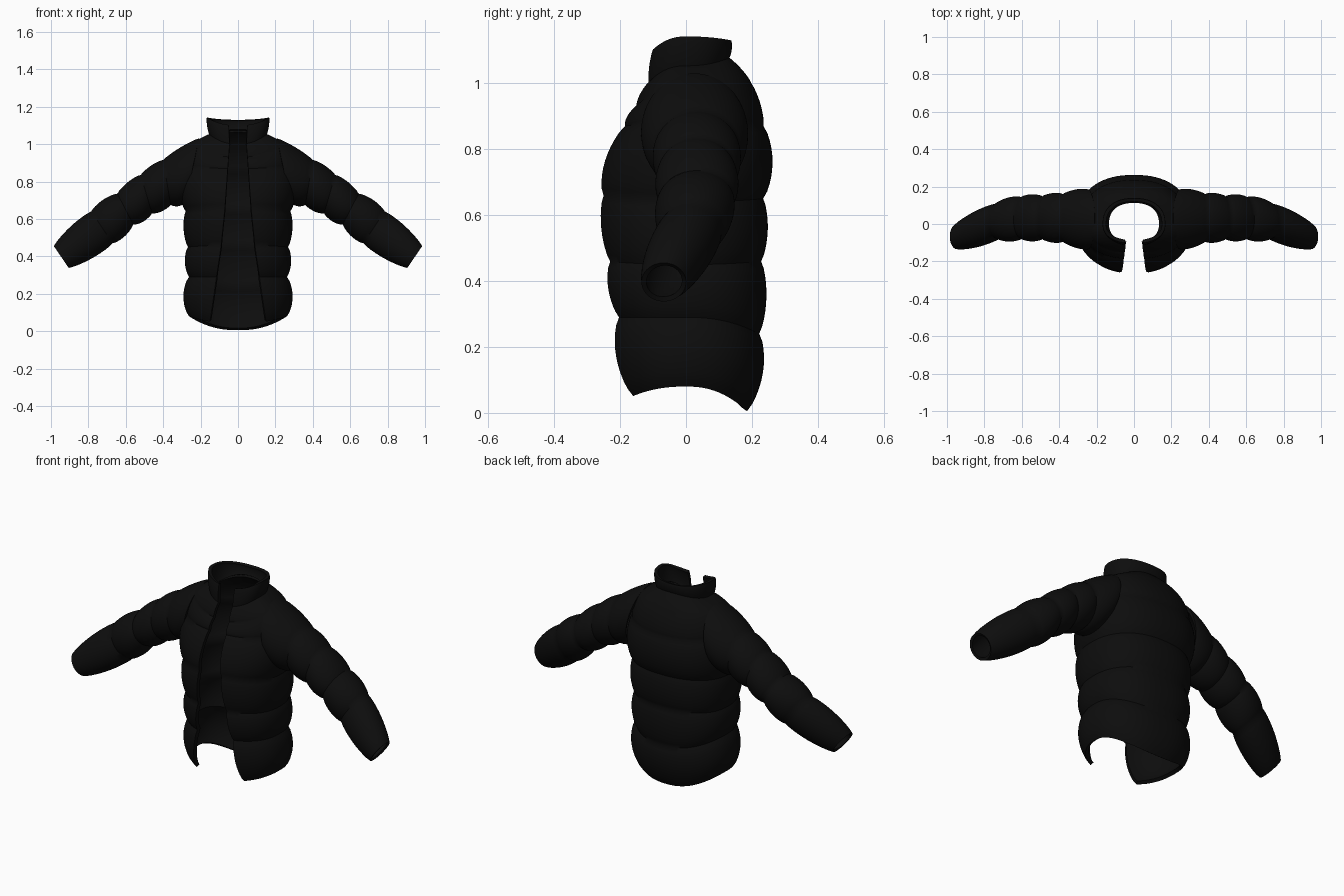
import bpy
from math import sin, cos, asin, pi
from mathutils import Vector

default = bpy.data.objects.get("Cube")
if default:
    bpy.data.objects.remove(default, do_unlink=True)

fabric = bpy.data.materials.new("black_fabric")
fabric.use_nodes = True
BLACK = (0.004, 0.004, 0.004, 1)
fabric.diffuse_color = BLACK
bsdf = fabric.node_tree.nodes["Principled BSDF"]
bsdf.inputs["Base Color"].default_value = BLACK
bsdf.inputs["Roughness"].default_value = 0.8

STEPS = 10      # rows per quilted band
COLUMNS = 72    # points around a ring


def quilted_rows(seams, puffs):
    """Interpolate between seams, with a rounded bulge inside every band."""
    rows = []
    for k, puff in enumerate(puffs):
        for s in range(STEPS + (k == len(puffs) - 1)):
            t = s / STEPS
            row = [a + (b - a) * t for a, b in zip(seams[k], seams[k + 1])]
            bulge = puff * max(0, sin(pi * t)) ** 0.7
            rows.append((row, bulge))
    return rows


def power(v, e):
    return abs(v) ** e * (1 if v >= 0 else -1)


def torso_ring(row, bulge, n=2.3):
    """Open ring around the body, split at the front."""
    z_front, z_side, z_back, half_width, front, back, gap = row
    half_width += bulge
    delta = asin((gap / half_width) ** (n / 2))
    front = (front - bulge) / cos(delta) ** (2 / n)
    back += bulge
    ring = []
    for j in range(COLUMNS + 1):
        a = -pi / 2 + delta + (2 * pi - 2 * delta) * j / COLUMNS
        c, s = cos(a), sin(a)
        x = half_width * power(c, 2 / n)
        y = (back if s > 0 else -front) * power(s, 2 / n)
        z = z_side + ((z_back if s > 0 else z_front) - z_side) * s * s
        ring.append(Vector((x, y, z)))
    return ring


def sleeve_ring(row, bulge):
    """Closed ring spanned by a top point, a bottom point and a depth."""
    top_x, top_z, low_x, low_z, back, front = row
    top, low = Vector((top_x, 0, top_z)), Vector((low_x, 0, low_z))
    centre = (top + low) / 2 + Vector((0, (back + front) / 2, 0))
    up = (top - low) / 2
    up += up.normalized() * bulge
    side = Vector((0, (back - front) / 2 + bulge, 0))
    angles = [2 * pi * j / COLUMNS for j in range(COLUMNS)]
    return [centre + side * cos(a) + up * sin(a) for a in angles]


def shell(name, rings, closed, thickness, mirrored=False):
    """Skin the rings, then give the cloth its thickness and lining."""
    count = len(rings[0])
    faces = []
    for i in range(len(rings) - 1):
        for j in range(count if closed else count - 1):
            k = (j + 1) % count
            faces.append((i * count + j, i * count + k,
                          (i + 1) * count + k, (i + 1) * count + j))
    mesh = bpy.data.meshes.new(name)
    mesh.from_pydata([p for ring in rings for p in ring], [], faces)
    mesh.materials.append(fabric)
    obj = bpy.data.objects.new(name, mesh)
    bpy.context.collection.objects.link(obj)
    if mirrored:
        mirror = obj.modifiers.new("mirror", "MIRROR")
        mirror.use_clip = False
        mirror.use_mirror_merge = False
    solid = obj.modifiers.new("thickness", "SOLIDIFY")
    solid.thickness = thickness
    solid.offset = -1
    bpy.ops.object.select_all(action="DESELECT")
    obj.select_set(True)
    bpy.context.view_layer.objects.active = obj
    for m in list(obj.modifiers):
        bpy.ops.object.modifier_apply(modifier=m.name)
    bpy.ops.object.shade_smooth_by_angle(angle=0.8)
    return obj


# Body: front z, side z, back z, half width, front y, back y, half opening
body_seams = [
    (.04, .08, .005, .262, -.16, .185, .15),
    (.29, .29, .24, .262, -.203, .222, .115),
    (.46, .45, .46, .268, -.23, .228, .09),
    (.66, .64, .65, .28, -.25, .234, .07),
    (.87, .88, .87, .285, -.185, .235, .055),
    (.93, 1.0, 1.0, .25, -.15, .198, .05),
    (1.0, 1.055, 1.08, .15, -.113, .128, .045),
]
body_puffs = [.03, .019, .017, .028, .01, .008]
shell("body", [torso_ring(*r) for r in quilted_rows(body_seams, body_puffs)],
      False, 0.02)

# Stand-up collar, flaring outwards
collar_seams = [
    (.99, 1.04, 1.07, .15, -.112, .128, .045),
    (1.1, 1.142, 1.13, .167, -.1, .137, .05),
]
shell("collar", [torso_ring(*r) for r in quilted_rows(collar_seams, [.006])],
      False, 0.018)

# Sleeves: top x and z, bottom x and z, back y, front y
sleeve_seams = [
    (.21, 1.03, .28, .685, .185, -.135),
    (.40, .915, .36, .675, .16, -.095),
    (.52, .835, .46, .63, .147, -.08),
    (.645, .735, .56, .57, .143, -.078),
    (.785, .64, .67, .47, .11, -.078),
    (.985, .455, .905, .338, .0, -.135),
]
sleeve_puffs = [.012, .012, .014, .016, .016]
shell("sleeves",
      [sleeve_ring(*r) for r in quilted_rows(sleeve_seams, sleeve_puffs)],
      True, 0.015, mirrored=True)
